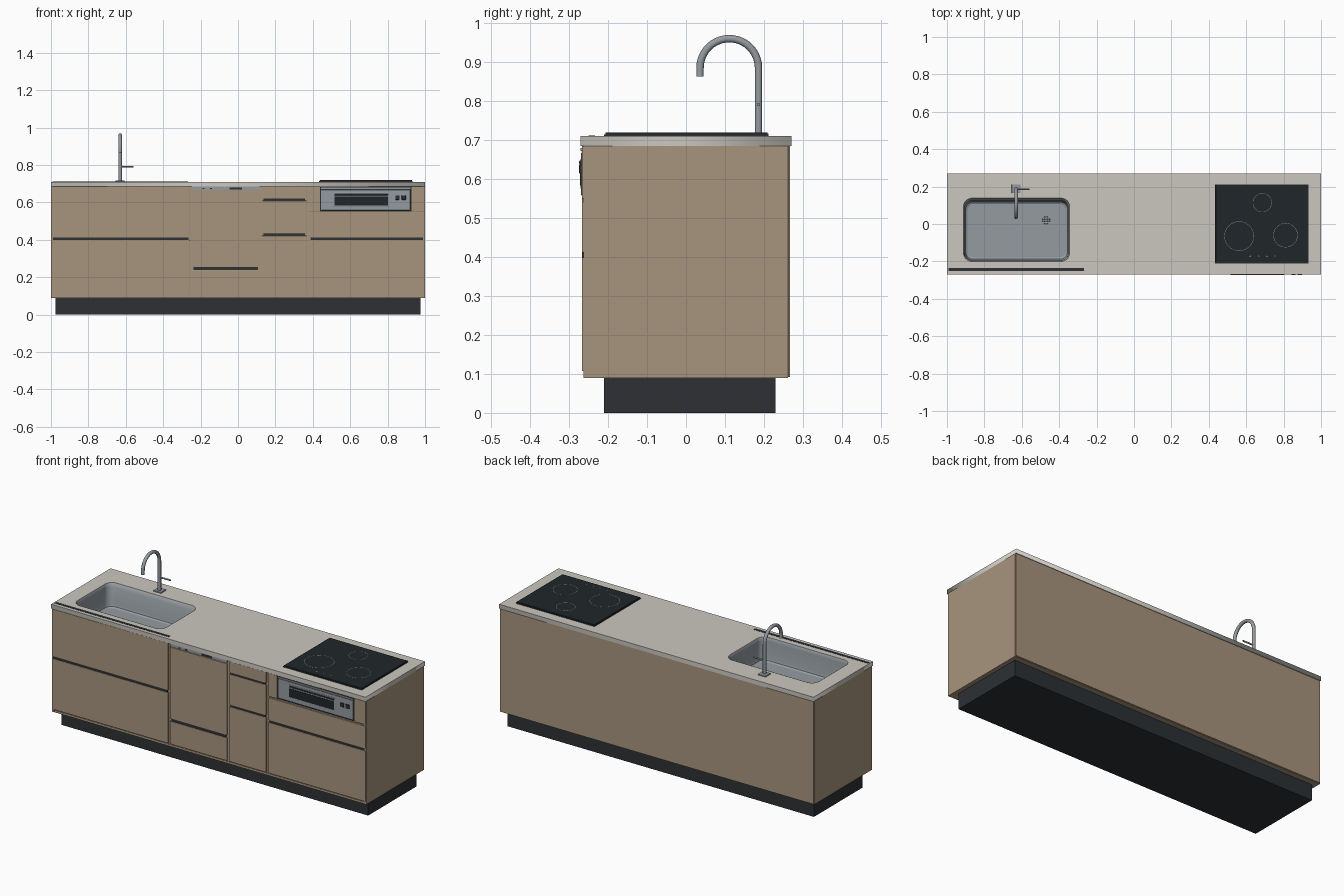
import bpy, bmesh, math
from mathutils import Vector

if "Cube" in bpy.data.objects:
    bpy.data.objects.remove(bpy.data.objects["Cube"])


def mat(name, r, g, b):
    m = bpy.data.materials.new(name)
    m.diffuse_color = (r, g, b, 1)
    m.use_nodes = True
    m.node_tree.nodes["Principled BSDF"].inputs["Base Color"].default_value = m.diffuse_color
    return m


WOOD = mat("wood", 0.39, 0.30, 0.21)
STONE = mat("stone", 0.60, 0.575, 0.53)
STEEL = mat("steel", 0.30, 0.33, 0.355)
DARK = mat("dark", 0.026, 0.03, 0.034)
GLASS = mat("black_glass", 0.014, 0.019, 0.023)
MARK = mat("marking", 0.25, 0.26, 0.27)


def finish(name, bm, m, smooth=False):
    me = bpy.data.meshes.new(name)
    bm.to_mesh(me)
    bm.free()
    ob = bpy.data.objects.new(name, me)
    bpy.context.collection.objects.link(ob)
    me.materials.append(m)
    if smooth:
        bpy.context.view_layer.objects.active = ob
        ob.select_set(True)
        bpy.ops.object.shade_smooth_by_angle(angle=math.radians(35))
        ob.select_set(False)
    return ob


def box(name, x, y, z, m, bevel=0):
    """Box from (min, max) pairs."""
    bm = bmesh.new()
    bmesh.ops.create_cube(bm, size=1)
    for v in bm.verts:
        v.co = [(a + b) / 2 + c * (b - a) for (a, b), c in zip((x, y, z), v.co)]
    ob = finish(name, bm, m)
    if bevel:
        mod = ob.modifiers.new("bevel", 'BEVEL')
        mod.width, mod.segments = bevel, 2
    return ob


def rod(name, start, end, r, m, sides=24):
    a, b = Vector(start), Vector(end)
    bm = bmesh.new()
    bmesh.ops.create_cone(bm, cap_ends=True, segments=sides, radius1=r, radius2=r, depth=(b - a).length)
    ob = finish(name, bm, m, True)
    ob.location = (a + b) / 2
    ob.rotation_euler = (b - a).to_track_quat('Z', 'Y').to_euler()
    return ob


def ring(name, x, y, z, r, w, m, sides=48):
    """Flat printed ring."""
    bm = bmesh.new()
    loops = [[bm.verts.new((x + q * math.cos(t * math.tau / sides), y + q * math.sin(t * math.tau / sides), z))
              for t in range(sides)] for q in (r, r - w)]
    for i in range(sides):
        j = (i + 1) % sides
        bm.faces.new((loops[0][i], loops[0][j], loops[1][j], loops[1][i]))
    return finish(name, bm, m)


def rounded(x, y, r, n=8):
    """Counter-clockwise rounded rectangle outline."""
    corners = ((x[1] - r, y[1] - r), (x[0] + r, y[1] - r), (x[0] + r, y[0] + r), (x[1] - r, y[0] + r))
    return [(cx + r * math.cos((k + i / n) * math.pi / 2), cy + r * math.sin((k + i / n) * math.pi / 2))
            for k, (cx, cy) in enumerate(corners) for i in range(n + 1)]


# Plinth and cabinet shell
box("plinth", (-0.975, 0.975), (-0.21, 0.23), (0, 0.09), DARK)
for s, side in ((-1, "left"), (1, "right")):
    box(side + "_side_panel", tuple(sorted((s * 0.985, s))), (-0.263, 0.262), (0.09, 0.685), WOOD)
box("back_panel", (-0.998, 0.998), (0.262, 0.267), (0.092, 0.685), WOOD, 0.001)
box("cabinet_floor", (-0.985, 0.985), (-0.262, 0.262), (0.09, 0.102), WOOD)
box("cabinet_face", (-0.985, 0.985), (-0.259, -0.25), (0.102, 0.685), WOOD)

# Drawer and door fronts: x range, then z ranges from bottom to top
fronts = {
    "sink_drawer": ((-0.998, -0.257), ((0.107, 0.398), (0.412, 0.683))),
    "dishwasher_front": ((-0.247, 0.116), ((0.107, 0.238), (0.254, 0.664))),
    "narrow_drawer": ((0.129, 0.366), ((0.107, 0.422), (0.434, 0.609), (0.62, 0.683))),
    "stove_drawer": ((0.379, 0.998), ((0.107, 0.398), (0.412, 0.541))),
    "stove_filler_left": ((0.379, 0.436), ((0.549, 0.683),)),
    "stove_filler_right": ((0.929, 0.998), ((0.549, 0.683),)),
}
for name, (x, rows) in fronts.items():
    for i, z in enumerate(rows):
        box(f"{name}_{i + 1}", x, (-0.267, -0.258), z, WOOD, 0.0012)
    # Dark finger-grip channels between stacked fronts
    for i, (low, high) in enumerate(zip(rows, rows[1:])):
        box(f"{name}_grip_{i + 1}", (x[0] + 0.008, x[1] - 0.008), (-0.265, -0.255), (low[1], high[0]), DARK)

# Dishwasher control strip
box("dishwasher_controls", (-0.247, 0.116), (-0.266, -0.255), (0.667, 0.684), STEEL)
box("dishwasher_display", (-0.045, 0.022), (-0.2675, -0.26), (0.67, 0.68), DARK)
for i, x in enumerate((-0.185, -0.145)):
    box(f"dishwasher_button_{i + 1}", (x - 0.006, x + 0.006), (-0.2675, -0.26), (0.671, 0.677), DARK)

# Grill below the cooktop
box("grill_housing", (0.438, 0.927), (-0.266, -0.2), (0.55, 0.684), DARK)
box("grill_face", (0.444, 0.921), (-0.269, -0.262), (0.558, 0.668), STEEL, 0.002)
box("grill_door", (0.506, 0.81), (-0.2705, -0.265), (0.576, 0.652), STEEL, 0.001)
box("grill_window", (0.515, 0.801), (-0.272, -0.265), (0.583, 0.632), GLASS)
box("grill_handle", (0.515, 0.801), (-0.274, -0.266), (0.638, 0.647), DARK, 0.002)
box("grill_top_trim", (0.444, 0.921), (-0.27, -0.26), (0.672, 0.679), STEEL)
for i, x in enumerate((0.852, 0.886)):
    box(f"grill_knob_{i + 1}", (x - 0.011, x + 0.011), (-0.274, -0.265), (0.614, 0.638), DARK, 0.002)

# Countertop with sink opening
SX, SY = (-0.912, -0.344), (-0.2, 0.138)
cu = bpy.data.curves.new("countertop", 'CURVE')
cu.dimensions, cu.fill_mode, cu.extrude = '2D', 'BOTH', 0.0125
for pts in ([(-1, -0.27), (1, -0.27), (1, 0.27), (-1, 0.27)], rounded(SX, SY, 0.045)):
    sp = cu.splines.new('POLY')
    sp.points.add(len(pts) - 1)
    for p, (x, y) in zip(sp.points, pts):
        p.co = (x, y, 0, 1)
    sp.use_cyclic_u = True
cu.materials.append(STONE)
top = bpy.data.objects.new("countertop", cu)
top.location.z = 0.6975
bpy.context.collection.objects.link(top)
bpy.context.view_layer.objects.active = top
top.select_set(True)
bpy.ops.object.convert(target='MESH')
top.select_set(False)
box("counter_slot", (-0.992, -0.266), (-0.25, -0.234), (0.705, 0.7115), DARK)

# Sink bowl from stacked rounded outlines (inset, back inset, z)
bm = bmesh.new()
prev = None
for d, back, z in ((0, 0, 0.7105), (0.004, 0.006, 0.703), (0.006, 0.014, 0.69), (0.008, 0.016, 0.595),
                   (0.012, 0.02, 0.583), (0.022, 0.03, 0.577)):
    pts = rounded((SX[0] + d, SX[1] - d), (SY[0] + d, SY[1] - back), 0.045 - d * 0.5)
    loop = [bm.verts.new((x, y, z)) for x, y in pts]
    if prev:
        for i in range(len(loop)):
            j = (i + 1) % len(loop)
            bm.faces.new((prev[j], prev[i], loop[i], loop[j]))
    prev = loop
bm.faces.new(prev)
finish("sink_bowl", bm, STEEL, True)

# Drain with grate
DX, DY = -0.47, 0.02
rod("drain", (DX, DY, 0.572), (DX, DY, 0.578), 0.024, DARK)
ring("drain_rim", DX, DY, 0.579, 0.028, 0.005, STEEL)
for i in range(3):
    o = (i - 1) * 0.012
    box(f"drain_bar_x_{i + 1}", (DX - 0.03, DX + 0.03), (DY + o - 0.002, DY + o + 0.002), (0.578, 0.581), STEEL)
    box(f"drain_bar_y_{i + 1}", (DX + o - 0.002, DX + o + 0.002), (DY - 0.03, DY + 0.03), (0.578, 0.581), STEEL)

# Cooktop with burner rings and touch keys
box("cooktop_frame", (0.434, 0.934), (-0.21, 0.212), (0.708, 0.714), DARK)
box("cooktop_glass", (0.437, 0.931), (-0.207, 0.209), (0.713, 0.719), GLASS, 0.001)
for i, (x, y, r) in enumerate(((0.562, -0.065, 0.079), (0.81, -0.06, 0.065), (0.686, 0.114, 0.051))):
    ring(f"burner_ring_{i + 1}", x, y, 0.7195, r, 0.002, MARK)
for i in range(4):
    ring(f"touch_key_{i + 1}", 0.622 + i * 0.044, -0.173, 0.7195, 0.004, 0.002, MARK, 12)

# Gooseneck tap
FX, FY = -0.63, 0.186
box("tap_base", (FX - 0.024, FX + 0.024), (0.166, 0.212), (0.709, 0.717), STEEL, 0.002)
path = [(FX, FY, 0.712)]
path += [(FX, 0.111 + 0.075 * math.cos(a), 0.885 + 0.075 * math.sin(a))
         for a in (math.pi * i / 20 for i in range(21))]
path += [(FX, 0.036, 0.863)]
bm = bmesh.new()
prev = None
for k, p in enumerate(path):
    d = (Vector(path[min(k + 1, len(path) - 1)]) - Vector(path[max(k - 1, 0)])).normalized()
    n = Vector((1, 0, 0)).cross(d)
    loop = [bm.verts.new(Vector(p) + 0.0095 * (math.cos(t) * Vector((1, 0, 0)) + math.sin(t) * n))
            for t in (math.tau * i / 20 for i in range(20))]
    if prev:
        for i in range(20):
            j = (i + 1) % 20
            bm.faces.new((prev[i], prev[j], loop[j], loop[i]))
    else:
        bm.faces.new(loop[::-1])
    prev = loop
bm.faces.new(prev)
finish("tap_spout", bm, STEEL, True)
rod("tap_lever", (FX, FY, 0.791), (FX + 0.071, FY, 0.791), 0.0045, STEEL, 16)
